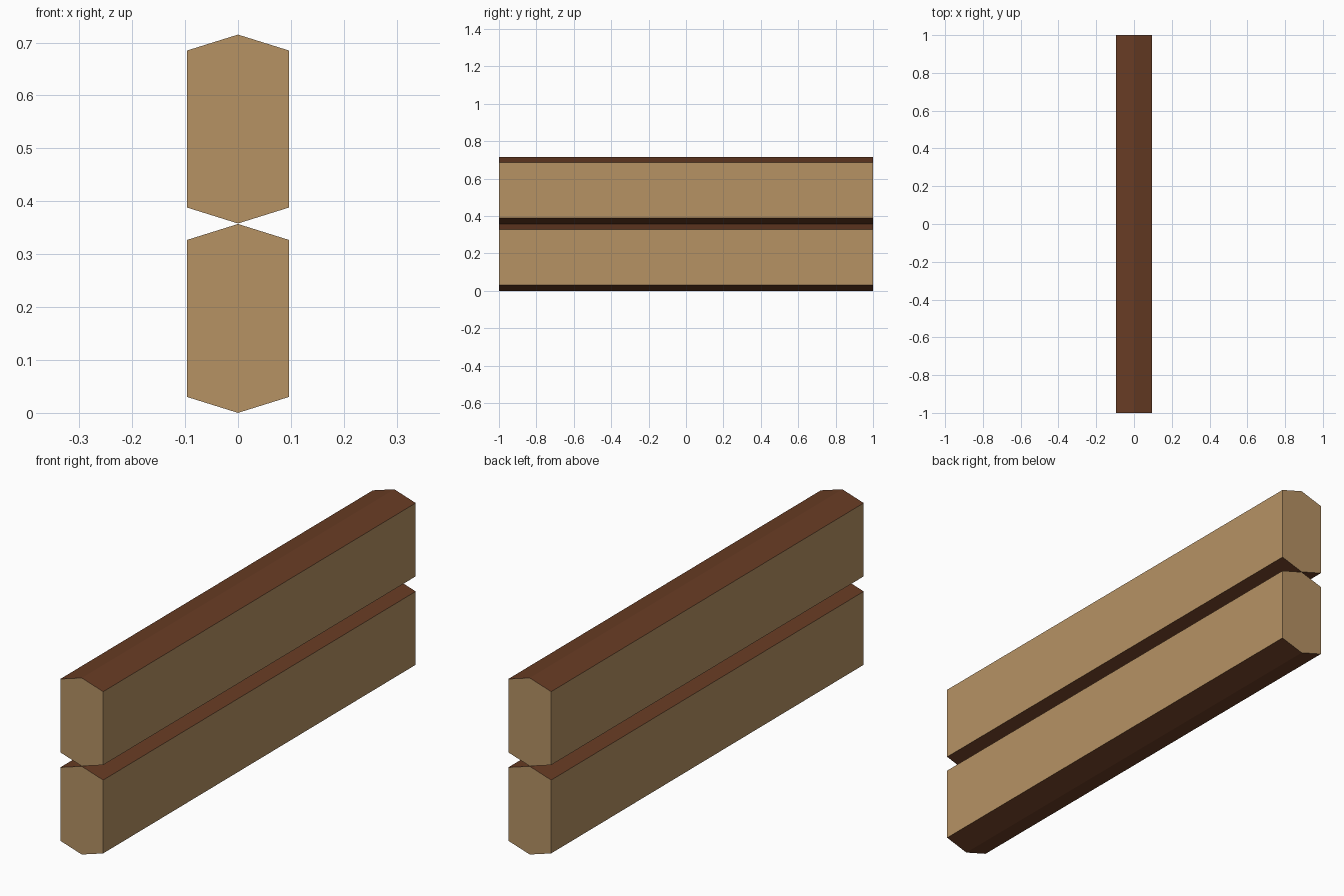
import bpy, bmesh

if "Cube" in bpy.data.objects:
    bpy.data.objects.remove(bpy.data.objects["Cube"])

HALF_W, HALF_L = 0.096, 1.0
HEIGHT, BEVEL = 0.357, 0.03


def material(name, rgb):
    m = bpy.data.materials.new(name)
    lin = [((c / 255 + 0.055) / 1.055) ** 2.4 for c in rgb]
    m.diffuse_color = (*lin, 1)
    m.use_nodes = True
    m.node_tree.nodes["Principled BSDF"].inputs["Base Color"].default_value = m.diffuse_color
    return m


pale = material("pale wood", (182, 146, 100))
dark = material("dark brown wood", (104, 60, 36))


def beam(name, z):
    # Hexagonal profile with shallow ridges above and below, extruded along y
    profile = [(0, 0), (HALF_W, BEVEL), (HALF_W, HEIGHT - BEVEL),
               (0, HEIGHT), (-HALF_W, HEIGHT - BEVEL), (-HALF_W, BEVEL)]
    bm = bmesh.new()
    end = bm.faces.new([bm.verts.new((x, -HALF_L, z + h)) for x, h in profile])
    ext = bmesh.ops.extrude_face_region(bm, geom=[end], use_keep_orig=True)
    verts = [v for v in ext["geom"] if isinstance(v, bmesh.types.BMVert)]
    bmesh.ops.translate(bm, verts=verts, vec=(0, 2 * HALF_L, 0))
    bmesh.ops.recalc_face_normals(bm, faces=bm.faces)
    # Sloped ridge faces are dark, sides and ends are pale
    for f in bm.faces:
        f.material_index = int(abs(f.normal.z) > 0.5)
    mesh = bpy.data.meshes.new(name)
    bm.to_mesh(mesh)
    bm.free()
    mesh.materials.append(pale)
    mesh.materials.append(dark)
    bpy.context.collection.objects.link(bpy.data.objects.new(name, mesh))


beam("lower_beam", 0)
beam("upper_beam", HEIGHT + 0.001)
